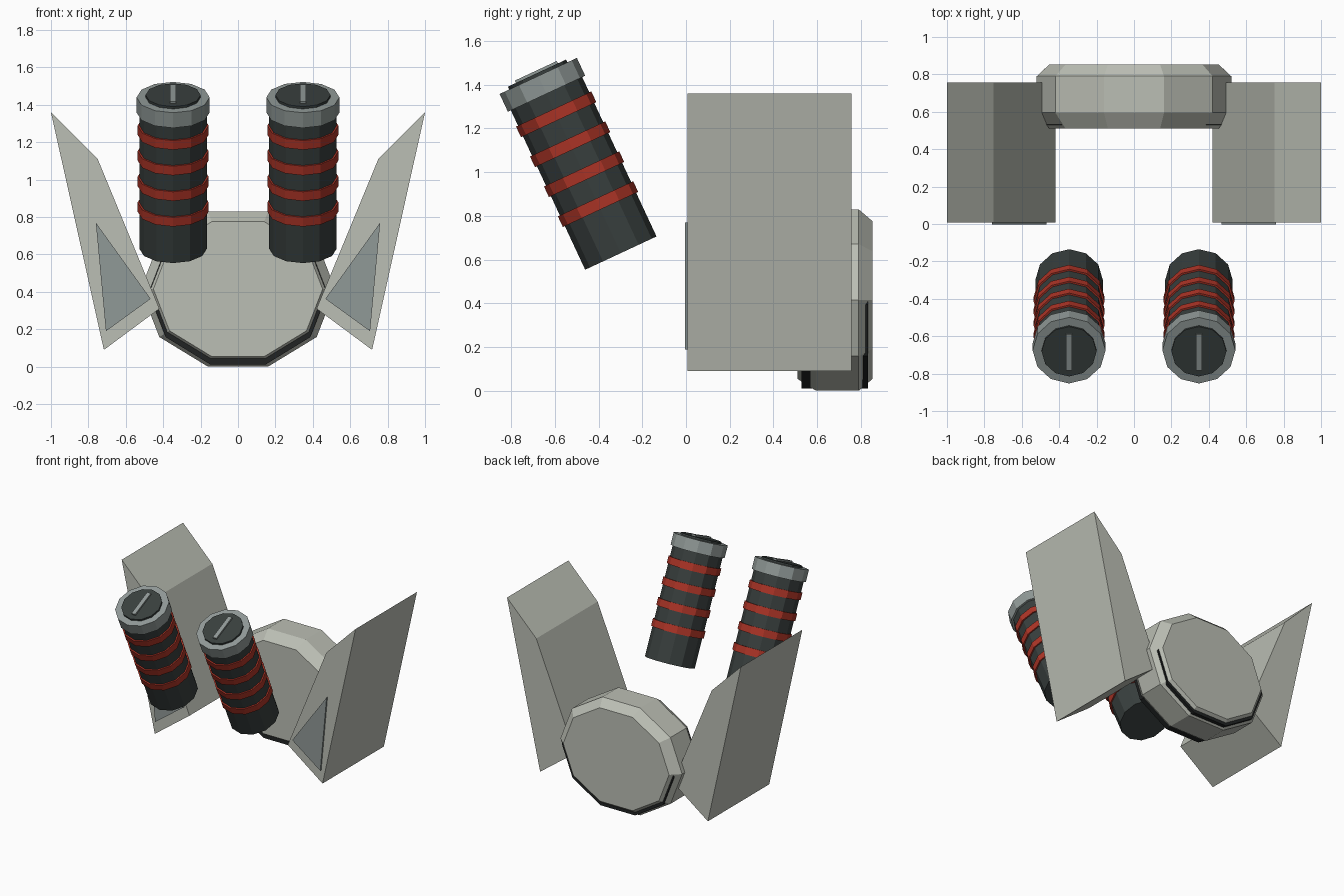
import bpy, bmesh, math
from mathutils import Matrix

if "Cube" in bpy.data.objects:
    bpy.data.objects.remove(bpy.data.objects["Cube"])


def material(name, rgb):
    m = bpy.data.materials.new(name)
    m.diffuse_color = (*rgb, 1)
    m.use_nodes = True
    m.node_tree.nodes["Principled BSDF"].inputs["Base Color"].default_value = m.diffuse_color
    return m


PALE = material("pale_grey", (0.50, 0.52, 0.46))
STEEL = material("steel", (0.28, 0.32, 0.31))
DARK = material("dark", (0.04, 0.05, 0.048))
BLACK = material("black", (0.015, 0.017, 0.017))
RED = material("red", (0.42, 0.035, 0.02))


def finish(name, bm, mat, matrix=Matrix()):
    bmesh.ops.recalc_face_normals(bm, faces=bm.faces)
    me = bpy.data.meshes.new(name)
    bm.to_mesh(me)
    bm.free()
    me.materials.append(mat)
    ob = bpy.data.objects.new(name, me)
    ob.matrix_world = matrix
    bpy.context.collection.objects.link(ob)
    return ob


def loft(name, rings, mat, matrix=Matrix()):
    """Bridge equal-sized rings of points and cap both ends."""
    bm = bmesh.new()
    rows = [[bm.verts.new(p) for p in ring] for ring in rings]
    n = len(rows[0])
    for a, b in zip(rows, rows[1:]):
        for i in range(n):
            j = (i + 1) % n
            bm.faces.new((a[i], a[j], b[j], b[i]))
    bm.faces.new(rows[0])
    bm.faces.new(rows[-1])
    return finish(name, bm, mat, matrix)


def plate(name, profile, y0, y1, mat):
    """Front-view profile extruded along y."""
    return loft(name, [[(x, y, z) for x, z in profile] for y in (y0, y1)], mat)


def decagon(rx, rz, y, cz):
    angles = [math.radians(36 * i) for i in range(10)]
    return [(rx * math.cos(a), y, cz + rz * math.sin(a)) for a in angles]


def drum(name, r, z0, z1, mat, matrix, sides=12):
    angles = [math.tau * i / sides for i in range(sides)]
    rings = [[(r * math.cos(a), r * math.sin(a), z) for a in angles] for z in (z0, z1)]
    return loft(name, rings, mat, matrix)


# Central ten-sided disc with bevelled rims
loft("central_disc",
     [decagon(0.52 * s, 0.436 * s, y, 0.415)
      for s, y in ((0.87, 0.51), (1, 0.595), (1, 0.79), (0.87, 0.853))], PALE)

# Dark core that shows through the lower bevels
loft("disc_core", [decagon(0.478, 0.403, y, 0.395) for y in (0.528, 0.832)], BLACK)

WING = [(1.0, 1.36), (0.75, 1.11), (0.42, 0.31), (0.717, 0.09)]
INSET = [(0.76, 0.77), (0.467, 0.363), (0.706, 0.19)]

for side, s in (("left", -1), ("right", 1)):
    # Side wing and its triangular front panel
    plate(f"{side}_wing", [(s * x, z) for x, z in WING], 0.008, 0.757, PALE)
    plate(f"{side}_wing_panel", [(s * x, z) for x, z in INSET], -0.004, 0.02, STEEL)

    # Tilted canister
    tilt = Matrix.Translation((s * 0.347, -0.298, 0.63)) @ Matrix.Rotation(math.radians(25), 4, 'X')
    drum(f"{side}_canister_body", 0.18, 0, 0.85, DARK, tilt)
    for k in range(4):
        c = 0.247 + 0.151 * k
        drum(f"{side}_canister_band_{k + 1}", 0.19, c - 0.027, c + 0.027, RED, tilt)
    drum(f"{side}_canister_rim", 0.195, 0.804, 0.894, STEEL, tilt)
    drum(f"{side}_canister_cap", 0.147, 0.88, 0.908, DARK, tilt)

    # Raised bar across the cap
    bm = bmesh.new()
    bmesh.ops.create_cube(bm, size=1, matrix=Matrix.Translation((0, 0, 0.908))
                          @ Matrix.Diagonal((0.032, 0.212, 0.024, 1)))
    finish(f"{side}_canister_bar", bm, STEEL, tilt)
